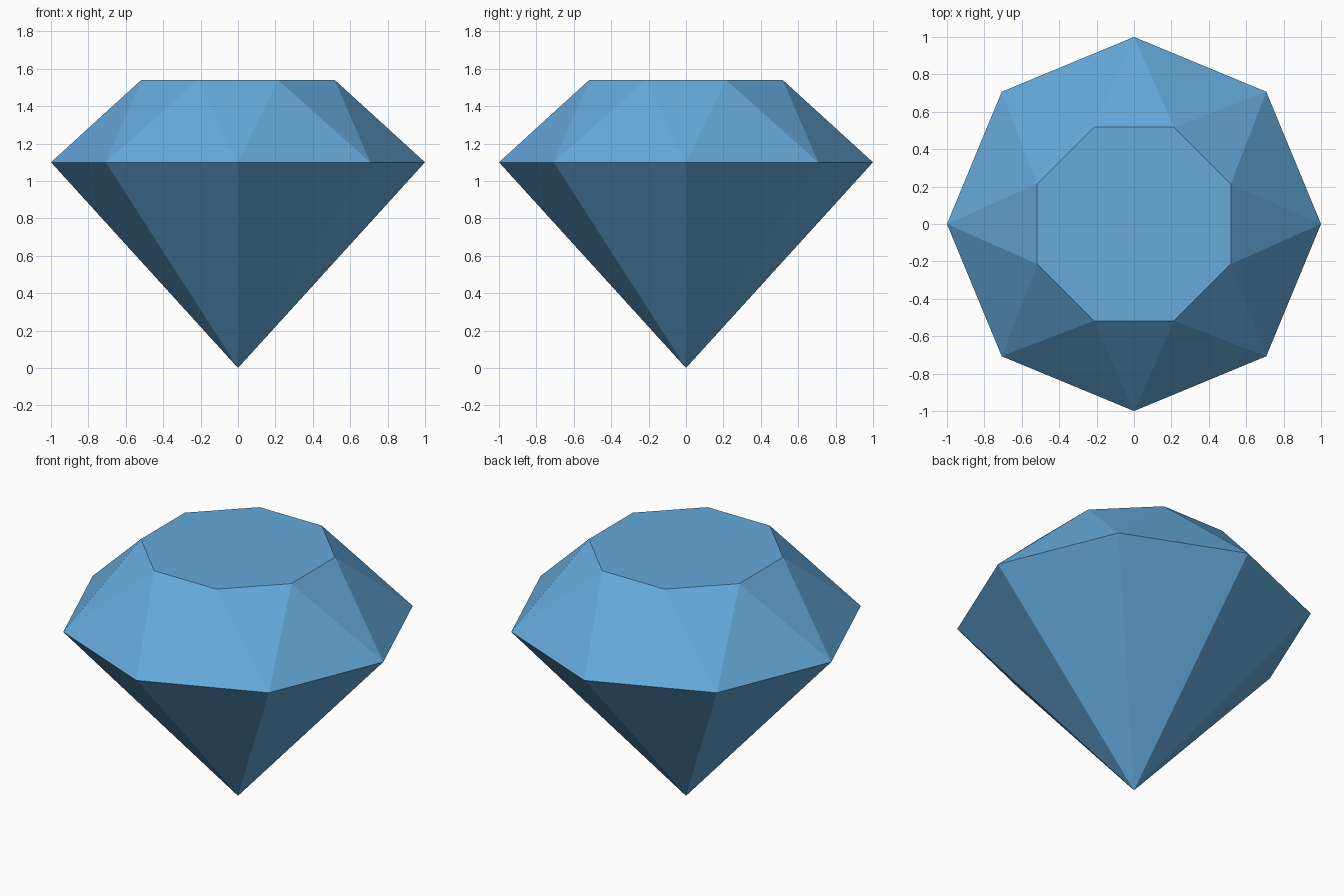
import bpy, bmesh
from math import pi, cos, sin

SIDES = 8
GIRDLE_RADIUS, GIRDLE_Z = 1.0, 1.10
TABLE_RADIUS, TABLE_Z = 0.56, 1.54

cube = bpy.data.objects.get("Cube")
if cube:
    bpy.data.objects.remove(cube, do_unlink=True)

# Single gem colour
blue = bpy.data.materials.new("gem blue")
blue.use_nodes = True
colour = (0.13, 0.40, 0.71, 1)
blue.diffuse_color = colour
blue.node_tree.nodes["Principled BSDF"].inputs["Base Color"].default_value = colour

bm = bmesh.new()


def ring(radius, z, turn):
    """Ring of vertices, turned by a fraction of one side."""
    angles = [2 * pi * (i + turn) / SIDES for i in range(SIDES)]
    return [bm.verts.new((radius * cos(a), radius * sin(a), z)) for a in angles]


culet = bm.verts.new((0, 0, 0))
girdle = ring(GIRDLE_RADIUS, GIRDLE_Z, 0)
table = ring(TABLE_RADIUS, TABLE_Z, 0.5)

# Flat table, then pavilion and alternating crown facets
bm.faces.new(table)
for i in range(SIDES):
    j = (i + 1) % SIDES
    bm.faces.new((culet, girdle[j], girdle[i]))
    bm.faces.new((girdle[i], girdle[j], table[i]))
    bm.faces.new((girdle[j], table[j], table[i]))

bmesh.ops.recalc_face_normals(bm, faces=bm.faces)
mesh = bpy.data.meshes.new("gem")
bm.to_mesh(mesh)
bm.free()
mesh.materials.append(blue)
gem = bpy.data.objects.new("gem", mesh)
bpy.context.collection.objects.link(gem)
